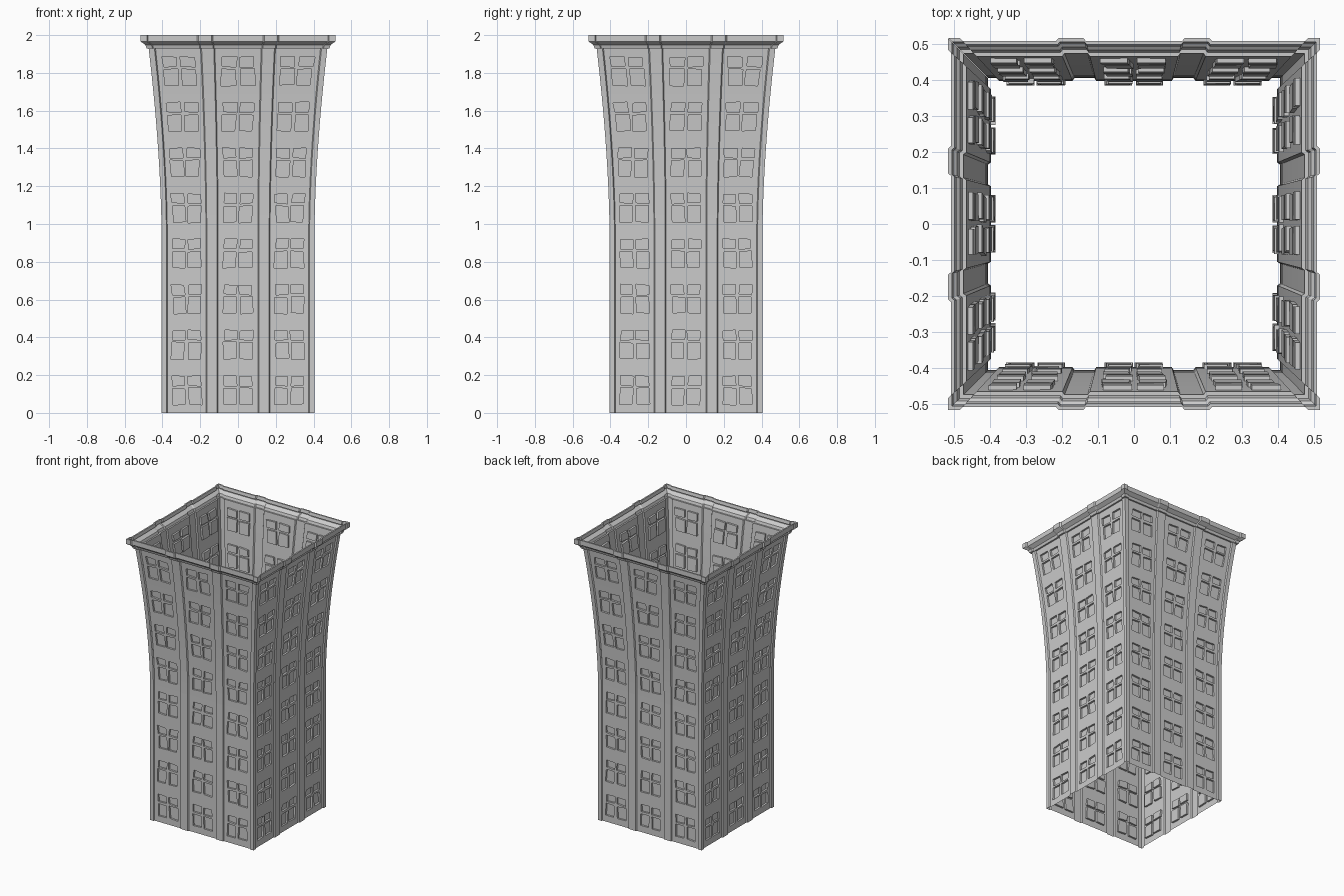
import bpy, bmesh, random
from mathutils import Matrix, Vector

if "Cube" in bpy.data.objects:
    bpy.data.objects.remove(bpy.data.objects["Cube"])

random.seed(4)
HALF, TOP, ROWS = 0.405, 1.93, 8
WALL, PIT = -0.008, -0.021
ROW_H = TOP / ROWS


def flare(z):
    """Half width of the tower at height z."""
    return HALF + 0.068 * (max(0, z - 0.95) / 0.98) ** 1.7


def place(u, d, z, half=None):
    """Flat facade coordinates (across, outward, up) to the flared front."""
    h = flare(z) if half is None else half
    return Vector((u * h / HALF, -(h + d), z))


def quad(bm, pts):
    bm.faces.new([bm.verts.new(p) for p in pts])


def grid(bm, rows, skip=()):
    for j in range(len(rows) - 1):
        for i in range(len(rows[0]) - 1):
            if (i, j) not in skip:
                quad(bm, (rows[j][i], rows[j][i + 1], rows[j + 1][i + 1], rows[j + 1][i]))


def finish(bm, name):
    bmesh.ops.remove_doubles(bm, verts=bm.verts, dist=0.0004)
    me = bpy.data.meshes.new(name)
    bm.to_mesh(me)
    bm.free()
    ob = bpy.data.objects.new(name, me)
    bpy.context.collection.objects.link(ob)


def window_cell(bm, u0, u1, z0):
    """Wall cell with four crooked recessed panes."""
    c = (u0 + u1) / 2
    us = [u0, c - 0.075, c - 0.009, c + 0.009, c + 0.075, u1]
    zs = [z0, z0 + 0.045, z0 + 0.13, z0 + 0.145, z0 + 0.195, z0 + ROW_H]
    tilt = [random.uniform(-0.008, 0.008) for _ in range(2)]
    flat = []
    for j, z in enumerate(zs):
        line = []
        for i, u in enumerate(us):
            if 0 < i < 5 and 0 < j < 5:
                t = tilt[i > 2] * (j - 2.5) / 1.5 * 0.7
                line.append((u + t + random.uniform(-.003, .003), z + random.uniform(-.004, .004)))
            else:
                line.append((u, z))
        flat.append(line)
    panes = [(i, j) for i in (1, 3) for j in (1, 3)]
    grid(bm, [[place(u, WALL, z) for u, z in line] for line in flat], panes)
    for i, j in panes:
        ring = [flat[j][i], flat[j][i + 1], flat[j + 1][i + 1], flat[j + 1][i]]
        outer = [place(u, WALL, z) for u, z in ring]
        inner = [place(u, PIT, z) for u, z in ring]
        quad(bm, inner)
        for k in range(4):
            n = (k + 1) % 4
            quad(bm, (outer[k], outer[n], inner[n], inner[k]))


# horizontal outline of one side: raised corner posts and two pilasters
left = [(-HALF, 0), (-0.379, 0), (-0.374, WALL)]
pil = [(-0.170, WALL), (-0.165, 0), (-0.110, 0), (-0.105, WALL)]
mirror = lambda prof: [(-u, d) for u, d in reversed(prof)]
strips = {"corner_posts": [left, mirror(left)], "pilasters": [pil, mirror(pil)]}
outline = left + pil + mirror(pil) + mirror(left)
cornice = [(0.473, 1.93), (0.484, 1.93), (0.490, 1.948), (0.515, 1.966),
           (0.515, 2.0), (0.505, 2.0), (0.500, 1.978)]
levels = [k * TOP / 24 for k in range(25)]

walls = {}
for side, name in enumerate(("front", "right", "back", "left")):
    turn = Matrix.Rotation(side * 1.5707963, 4, 'Z')
    # windowed wall
    bm = bmesh.new()
    for r in range(ROWS):
        for u0, u1 in ((-0.374, -0.17), (-0.105, 0.105), (0.17, 0.374)):
            window_cell(bm, u0, u1, r * ROW_H)
    bm.transform(turn)
    finish(bm, name + "_window_wall")
    # vertical trim
    for part, profs in strips.items():
        bm = bmesh.new()
        for prof in profs:
            grid(bm, [[place(u, d, z) for u, d in prof] for z in levels])
        bm.transform(turn)
        finish(bm, name + "_" + part)
    # stepped cornice following the trim
    bm = bmesh.new()
    grid(bm, [[place(u, d, z, h) for u, d in outline] for h, z in cornice])
    bm.transform(turn)
    finish(bm, name + "_cornice")
